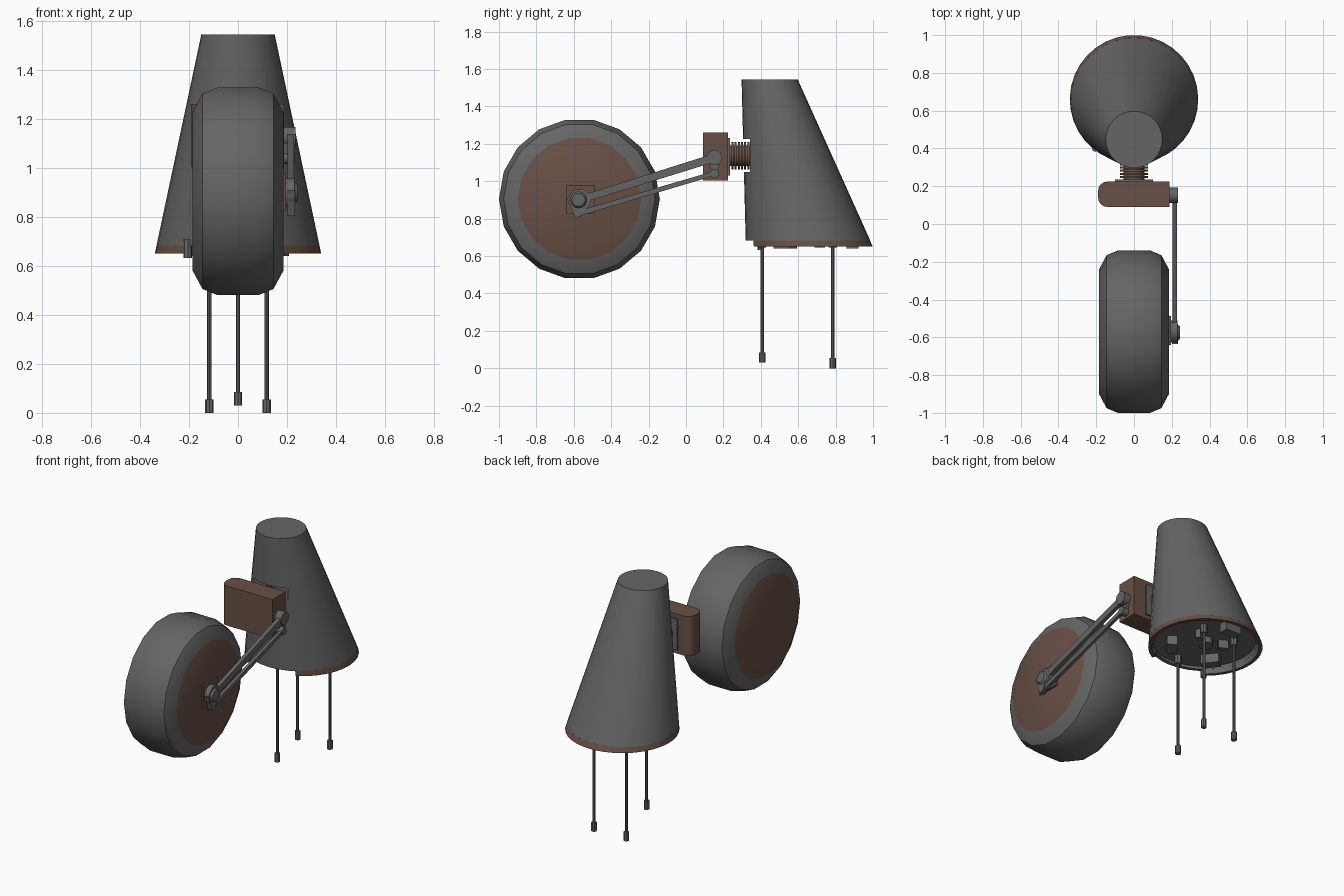
import bpy, bmesh, math
from mathutils import Vector, Matrix

if "Cube" in bpy.data.objects:
    bpy.data.objects.remove(bpy.data.objects["Cube"])

def mat(name, c):
    m = bpy.data.materials.new(name)
    m.diffuse_color = (*c, 1)
    m.use_nodes = True
    m.node_tree.nodes["Principled BSDF"].inputs["Base Color"].default_value = m.diffuse_color
    return m

GREY = mat("dark grey", (0.13, 0.13, 0.13))
BROWN = mat("red brown", (0.14, 0.08, 0.062))

def add(name, bm, *mats, smooth=True):
    bmesh.ops.recalc_face_normals(bm, faces=bm.faces)
    me = bpy.data.meshes.new(name)
    bm.to_mesh(me)
    bm.free()
    ob = bpy.data.objects.new(name, me)
    bpy.context.collection.objects.link(ob)
    for m in mats:
        me.materials.append(m)
    if smooth:
        bpy.ops.object.select_all(action='DESELECT')
        ob.select_set(True)
        bpy.context.view_layer.objects.active = ob
        bpy.ops.object.shade_smooth_by_angle(angle=math.radians(35))
    return ob

def box(name, lo, hi, m, turn=0):
    lo, hi = Vector(lo), Vector(hi)
    bm = bmesh.new()
    bmesh.ops.create_cube(bm, size=1, matrix=Matrix.Translation((lo + hi) / 2)
                          @ Matrix.Rotation(turn, 4, 'Z') @ Matrix.Diagonal((*(hi - lo), 1)))
    return add(name, bm, m, smooth=False)

def rod(name, a, b, r, m, n=12, r2=None):
    a, b = Vector(a), Vector(b)
    bm = bmesh.new()
    rot = (b - a).to_track_quat('Z', 'Y').to_matrix().to_4x4()
    bmesh.ops.create_cone(bm, cap_ends=True, segments=n, radius1=r, radius2=r if r2 is None else r2,
                          depth=(b - a).length, matrix=Matrix.Translation((a + b) / 2) @ rot)
    return add(name, bm, m)

def plate(name, pts, x0, x1, m):
    """Outline in the y-z plane, extruded along x."""
    bm = bmesh.new()
    a = [bm.verts.new((x0, y, z)) for y, z in pts]
    b = [bm.verts.new((x1, y, z)) for y, z in pts]
    bm.faces.new(a)
    bm.faces.new(b)
    for i in range(len(a)):
        j = (i + 1) % len(a)
        bm.faces.new((a[i], a[j], b[j], b[i]))
    return add(name, bm, m, smooth=False)

# Leaning cone body: offset circles, radius and centre change with height
Z0, Z1, N = 0.65, 1.545, 32
def cone_pt(z, ang, inset=0.0):
    t = (z - Z0) / (Z1 - Z0)
    r, cy = 0.34 + (0.15 - 0.34) * t - inset, 0.66 + (0.447 - 0.66) * t
    return (r * math.sin(ang), cy - r * math.cos(ang), z)

def loft(bm, levels):
    rings = [[bm.verts.new(cone_pt(z, 2 * math.pi * i / N, s)) for i in range(N)] for z, s in levels]
    for a, b in zip(rings, rings[1:]):
        for i in range(N):
            j = (i + 1) % N
            bm.faces.new((a[i], a[j], b[j], b[i]))
    bm.faces.new(rings[0])
    bm.faces.new(rings[-1])

bm = bmesh.new()
loft(bm, [(1.545, 0), (0.682, 0), (0.682, 0.022), (0.70, 0.022)])
body = add("cone_body", bm, GREY)

# Pocket in the cone where the threaded stub enters
cutter = box("pocket_cutter", (-0.2, 0.2, 1.05), (0.2, 0.343, 1.225), GREY)
cutter.hide_render = True
cutter.hide_viewport = True
mod = body.modifiers.new("pocket", 'BOOLEAN')
mod.operation, mod.object, mod.solver = 'DIFFERENCE', cutter, 'EXACT'

# Brown rim, open at the front; its inner wall is grey
bm = bmesh.new()
a0, a1, steps = math.radians(29), math.radians(320), 28
secs = []
for i in range(steps + 1):
    a = a0 + (a1 - a0) * i / steps
    secs.append([bm.verts.new(cone_pt(z, a, s)) for z, s in
                 ((0.65, 0), (0.683, 0), (0.683, 0.022), (0.65, 0.022))])
for p, q in zip(secs, secs[1:]):
    for k in range(4):
        f = bm.faces.new((p[k], p[(k + 1) % 4], q[(k + 1) % 4], q[k]))
        f.material_index = 1 if k == 2 else 0
bm.faces.new(secs[0])
bm.faces.new(secs[-1])
add("cone_rim", bm, BROWN, GREY)

# Three thin legs with feet and sockets
for x, y, z in ((-0.117, 0.785, 0), (0.117, 0.785, 0), (0, 0.407, 0.03)):
    rod("leg", (x, y, z + 0.04), (x, y, 0.71), 0.009, GREY, 8)
    rod("foot", (x, y, z), (x, y, z + 0.055), 0.017, GREY, 8)
    rod("leg_socket", (x, y, 0.645), (x, y, 0.71), 0.022, GREY, 8)

# Fittings on the underside
rod("underside_hub", (0, 0.66, 0.66), (0, 0.66, 0.71), 0.045, GREY, 12)
for x, y, turn in ((0.15, 0.53, 0.9), (-0.15, 0.53, -0.9), (0.0, 0.89, 0)):
    box("underside_block", (x - 0.055, y - 0.032, 0.64), (x + 0.055, y + 0.032, 0.71), GREY, turn)
for s in (-1, 1):
    box("underside_rib", (s * 0.09 - 0.03, 0.70, 0.645), (s * 0.09 + 0.03, 0.73, 0.71), GREY, s * 0.5)
rod("front_pin", (-0.205, 0.40, 0.633), (-0.205, 0.40, 0.71), 0.018, GREY, 8)

# Brown bracket with its left vertical edges rounded
bracket = box("bracket", (-0.19, 0.09, 1.003), (0.187, 0.225, 1.262), BROWN)
bm = bmesh.new()
bm.from_mesh(bracket.data)
edges = [e for e in bm.edges if all(v.co.x < 0 for v in e.verts)
         and abs(e.verts[0].co.z - e.verts[1].co.z) > 0.1]
bmesh.ops.bevel(bm, geom=edges, offset=0.05, segments=4, profile=0.5, affect='EDGES')
bm.to_mesh(bracket.data)
bm.free()

# Mounting plate and threaded stub joining bracket and cone
box("mount_plate", (-0.1, 0.22, 1.03), (0.1, 0.236, 1.232), GREY)
rod("stub_core", (0, 0.23, 1.137), (0, 0.36, 1.137), 0.055, BROWN, 16)
for i in range(6):
    y = 0.243 + i * 0.017
    rod("stub_ring", (0, y, 1.137), (0, y + 0.011, 1.137), 0.073, BROWN, 20)

# Wheel: profile spun about the x axis, brown side discs
NW, WC = 18, Vector((0, -0.57, 0.905))
half = [(0.185, 0.33), (0.145, 0.405), (0.085, 0.43)]
prof = half + [(-x, r) for x, r in reversed(half)]
bm = bmesh.new()
rings = [[bm.verts.new(WC + Vector((x, r * math.sin(a), r * math.cos(a))))
          for a in [2 * math.pi * (i + 0.5) / NW for i in range(NW)]] for x, r in prof]
for a, b in zip(rings, rings[1:]):
    for i in range(NW):
        j = (i + 1) % NW
        bm.faces.new((a[i], a[j], b[j], b[i]))
for ring in (rings[0], rings[-1]):
    bm.faces.new(ring).material_index = 1
add("wheel", bm, GREY, BROWN)

# Hub: square brown pad, knob and hanging lug
box("hub_pad", (0.18, -0.64, 0.826), (0.196, -0.488, 0.98), BROWN)
rod("hub_disc", (0.19, -0.57, 0.9), (0.23, -0.57, 0.9), 0.06, GREY, 14)
rod("hub_cap", (0.23, -0.575, 0.9), (0.243, -0.575, 0.9), 0.045, GREY, 14, 0.035)
plate("hub_lug", [(-0.635, 0.91), (-0.53, 0.91), (-0.565, 0.81), (-0.595, 0.805)], 0.2, 0.232, GREY)

# Two linkage arms with bosses on the bracket
def arm(name, a, b, wa, wb, x0, x1):
    d = (Vector(b) - Vector(a)).normalized()
    n = Vector((-d.y, d.x))
    a, b = Vector(a), Vector(b)
    plate(name, [a + n * wa, b + n * wb, b - n * wb, a - n * wa], x0, x1, GREY)

arm("upper_arm", (0.15, 1.125), (-0.57, 0.9), 0.022, 0.02, 0.203, 0.228)
arm("lower_arm", (0.15, 1.042), (-0.58, 0.826), 0.012, 0.014, 0.206, 0.226)
rod("upper_boss", (0.185, 0.152, 1.127), (0.234, 0.152, 1.127), 0.041, GREY, 14)
rod("lower_boss", (0.185, 0.152, 1.042), (0.23, 0.152, 1.042), 0.025, GREY, 12)
plate("boss_link", [(0.12, 1.12), (0.18, 1.12), (0.168, 1.04), (0.137, 1.04)], 0.187, 0.204, GREY)
